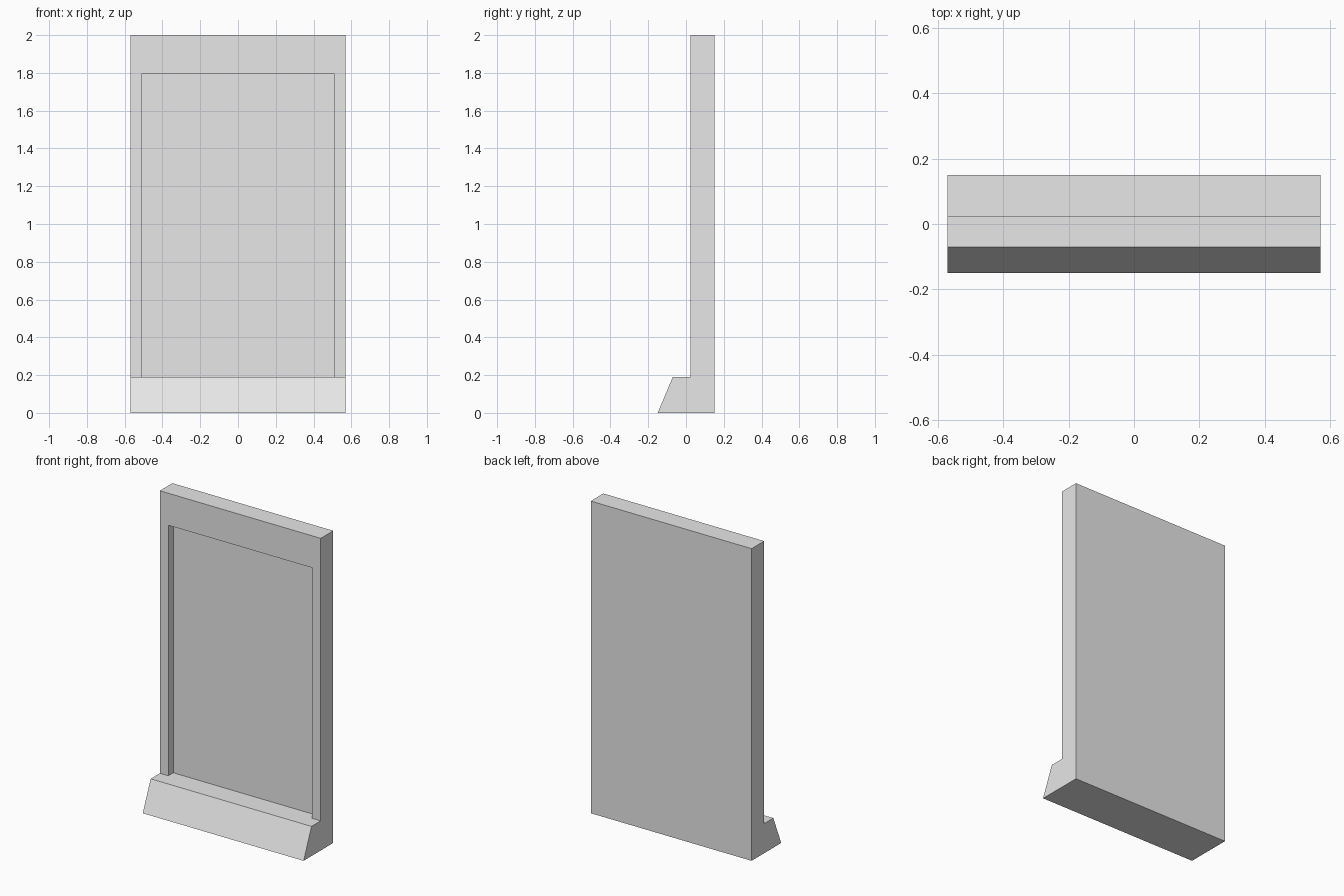
import bpy
import bmesh
from mathutils import Vector

cube = bpy.data.objects.get("Cube")
if cube:
    bpy.data.objects.remove(cube, do_unlink=True)

HALF_WIDTH = 0.57
RECESS_HALF, RECESS_TOP, RECESS_DEPTH = 0.51, 1.795, 0.05
LEDGE_Z, FRONT_Y, BACK_Y = 0.19, 0.023, 0.15


def make_material(name, rgb):
    mat = bpy.data.materials.new(name)
    mat.use_nodes = True
    colour = (*rgb, 1.0)
    mat.diffuse_color = colour
    mat.node_tree.nodes["Principled BSDF"].inputs["Base Color"].default_value = colour
    return mat


# Side profile: upright wall with a sloping plinth at its foot
profile = [(-0.15, 0), (BACK_Y, 0), (BACK_Y, 2), (FRONT_Y, 2),
           (FRONT_Y, LEDGE_Z), (-0.07, LEDGE_Z)]
bm = bmesh.new()
side = bm.faces.new([bm.verts.new((-HALF_WIDTH, y, z)) for y, z in profile])
ext = bmesh.ops.extrude_face_region(bm, geom=[side])
bmesh.ops.translate(bm, vec=(2 * HALF_WIDTH, 0, 0),
                    verts=[g for g in ext["geom"] if isinstance(g, bmesh.types.BMVert)])
bmesh.ops.recalc_face_normals(bm, faces=bm.faces)


def front_faces():
    return [f for f in bm.faces
            if all(abs(v.co.y - FRONT_Y) < 1e-4 for v in f.verts)]


def in_recess(face):
    c = face.calc_center_median()
    return abs(c.x) < RECESS_HALF and c.z < RECESS_TOP


def cut(faces, point, normal):
    geom = set(faces)
    for f in faces:
        geom.update(f.edges)
        geom.update(f.verts)
    bmesh.ops.bisect_plane(bm, geom=list(geom), plane_co=Vector(point),
                           plane_no=Vector(normal))


# Recessed panel: outline it on the front, then push it back
for sign in (-1, 1):
    cut(front_faces(), (sign * RECESS_HALF, 0, 0), (1, 0, 0))
cut([f for f in front_faces() if abs(f.calc_center_median().x) < 0.1],
    (0, 0, RECESS_TOP), (0, 0, 1))
panel = [f for f in front_faces() if in_recess(f)]
pushed = bmesh.ops.extrude_discrete_faces(bm, faces=panel)["faces"]
bmesh.ops.translate(bm, vec=(0, RECESS_DEPTH, 0),
                    verts=list({v for f in pushed for v in f.verts}))
bmesh.ops.recalc_face_normals(bm, faces=bm.faces)

mesh = bpy.data.meshes.new("wall_panel")
bm.to_mesh(mesh)
bm.free()
mesh.materials.append(make_material("light grey", (0.8, 0.8, 0.8)))
wall = bpy.data.objects.new("wall_panel", mesh)
bpy.context.collection.objects.link(wall)
